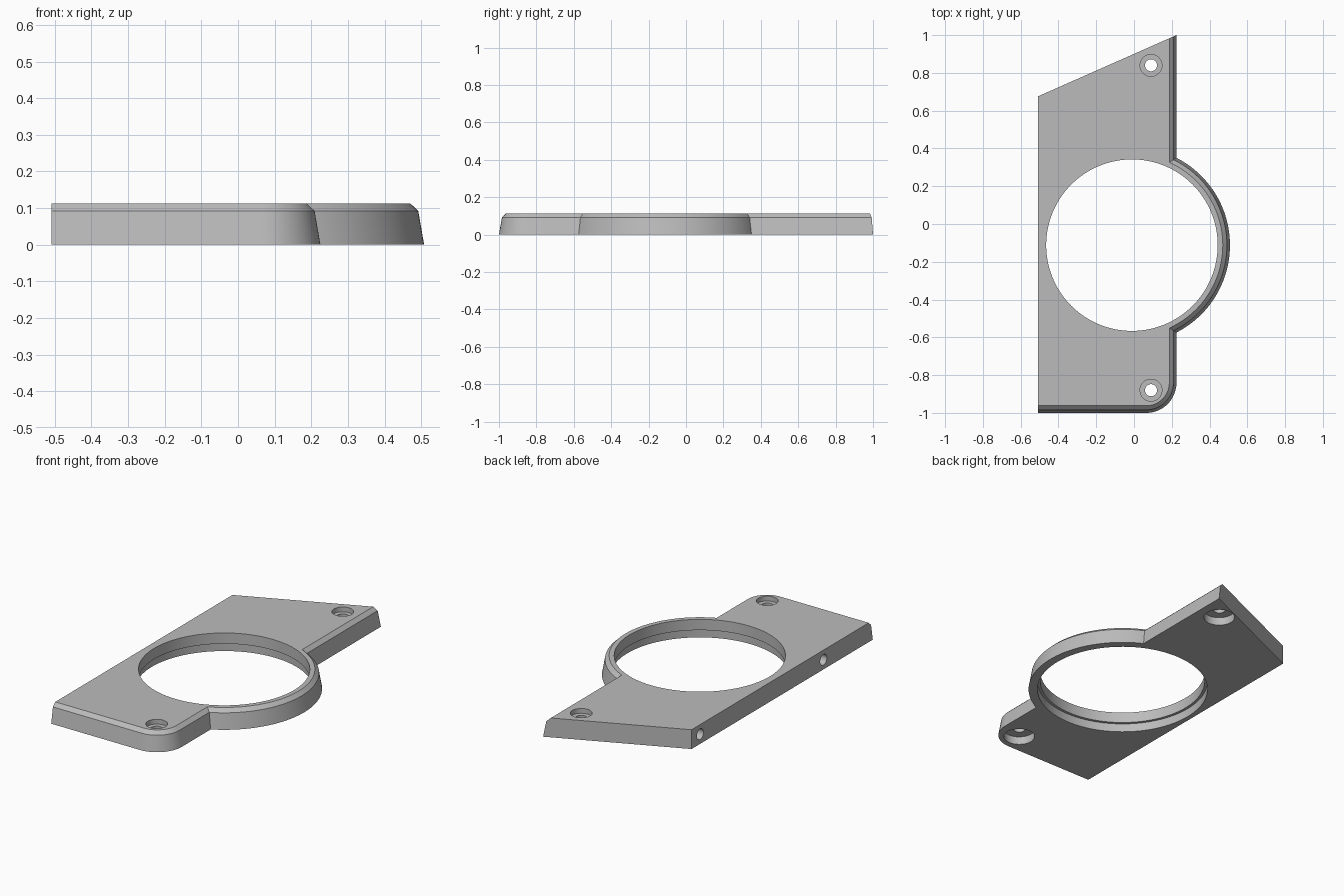
import bpy, bmesh
from math import sin, cos, asin, pi, radians

if "Cube" in bpy.data.objects:
    bpy.data.objects.remove(bpy.data.objects["Cube"], do_unlink=True)

HEIGHT = 0.113
LEFT, RIGHT, FRONT = -0.509, 0.225, -1.0
RING_X, RING_Y, RING_R = -0.011, -0.112, 0.519
CORNER_R = 0.16

grey = bpy.data.materials.new("warm_grey_plastic")
grey.use_nodes = True
colour = (0.5, 0.5, 0.5, 1)
grey.diffuse_color = colour
grey.node_tree.nodes["Principled BSDF"].inputs["Base Color"].default_value = colour


def arc(cx, cy, r, start, end, steps):
    angles = [start + (end - start) * i / steps for i in range(steps + 1)]
    return [(cx + r * cos(a), cy + r * sin(a)) for a in angles]


def back_edge(x):
    return 1.0 - (RIGHT - x) * 0.442


def outline(inset):
    """Plate and ring contour; only the front, right and ring edges move in."""
    right = RIGHT - inset
    ring = RING_R - inset
    meet = pi / 2 - asin((right - RING_X) / ring)
    pts = [(LEFT, FRONT + inset)]
    pts += arc(RIGHT - CORNER_R, FRONT + CORNER_R, CORNER_R - inset, -pi / 2, 0, 16)
    pts += arc(RING_X, RING_Y, ring, -meet, meet, 64)
    pts += [(right, back_edge(right)), (LEFT, back_edge(LEFT))]
    return pts


def make_object(name, bm):
    bmesh.ops.recalc_face_normals(bm, faces=bm.faces)
    mesh = bpy.data.meshes.new(name)
    bm.to_mesh(mesh)
    bm.free()
    mesh.materials.append(grey)
    obj = bpy.data.objects.new(name, mesh)
    bpy.context.collection.objects.link(obj)
    return obj


# Mounting plate: drafted wall, then a chamfer up to the flat top
bm = bmesh.new()
levels = [(0, 0), (0.016, 0.092), (0.038, HEIGHT)]
loops = [[bm.verts.new((x, y, z)) for x, y in outline(d)] for d, z in levels]
for low, high in zip(loops, loops[1:]):
    for i in range(len(low)):
        j = (i + 1) % len(low)
        bm.faces.new((low[i], low[j], high[j], high[i]))
bm.faces.new(loops[0][::-1])
bm.faces.new(loops[-1])
plate = make_object("mounting_plate", bm)


def lathe_cutter(name, profile, steps):
    """Closed stepped cylinder from (radius, z) pairs."""
    bm = bmesh.new()
    rings = [[bm.verts.new((x, y, z)) for x, y in arc(0, 0, r, 0, 2 * pi, steps)[:-1]]
             for r, z in profile]
    for low, high in zip(rings, rings[1:]):
        for i in range(steps):
            j = (i + 1) % steps
            bm.faces.new((low[i], low[j], high[j], high[i]))
    bm.faces.new(rings[0][::-1])
    bm.faces.new(rings[-1])
    return make_object(name, bm)


def cut(cutter):
    cutter.hide_render = True
    mod = plate.modifiers.new(cutter.name, 'BOOLEAN')
    mod.operation = 'DIFFERENCE'
    mod.solver = 'EXACT'
    mod.object = cutter
    bpy.context.view_layer.objects.active = plate
    bpy.ops.object.modifier_apply(modifier=mod.name)
    bpy.data.objects.remove(cutter, do_unlink=True)


# Large opening with a wider recess underneath
opening = lathe_cutter("opening_cutter", [(0.47, -0.1), (0.47, 0.05), (0.454, 0.05), (0.454, 0.2)], 128)
opening.location = (RING_X, RING_Y, 0)
cut(opening)

# Screw holes, counterbored from above and below
screw = [(0.085, -0.1), (0.085, 0.047), (0.032, 0.047), (0.032, 0.085), (0.058, 0.085), (0.058, 0.2)]
for y in (0.84, -0.88):
    hole = lathe_cutter("screw_hole_cutter", screw, 40)
    hole.location = (0.09, y, 0)
    cut(hole)

# Blind pin holes in the straight left edge
for y in (0.596, -0.544):
    pin = lathe_cutter("pin_hole_cutter", [(0.031, -0.1), (0.031, 0.18)], 32)
    pin.location = (LEFT, y, HEIGHT / 2)
    pin.rotation_euler = (0, pi / 2, 0)
    cut(pin)

# Smooth curved walls, crisp edges
bpy.ops.object.select_all(action='DESELECT')
plate.select_set(True)
bpy.context.view_layer.objects.active = plate
bpy.ops.object.shade_smooth_by_angle(angle=radians(25))
